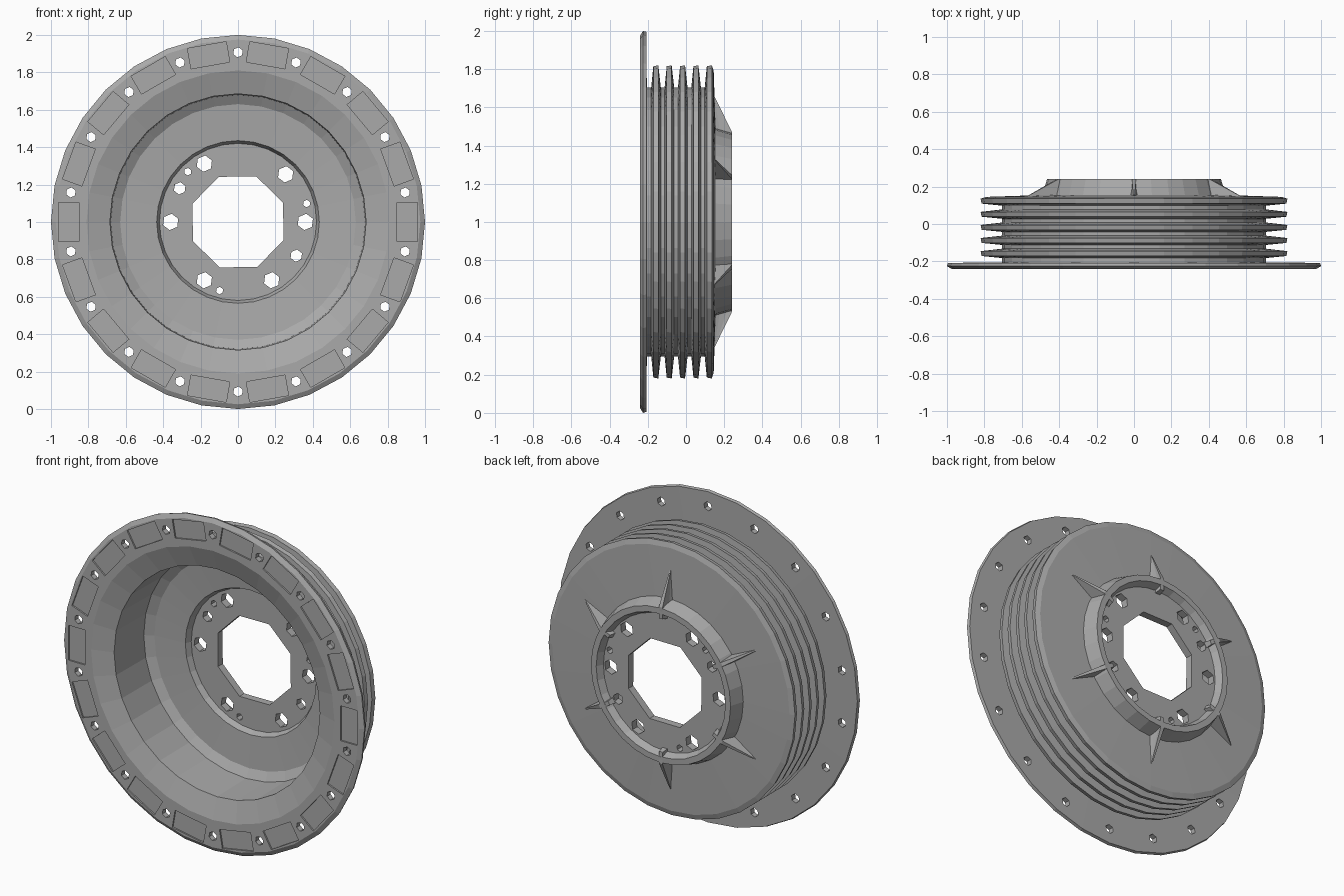
import bpy, bmesh
from math import cos, sin, radians, tau

if "Cube" in bpy.data.objects:
    bpy.data.objects.remove(bpy.data.objects["Cube"])

AXIS_Z = 1.0
SIDES = 32

iron = bpy.data.materials.new("cast iron grey")
iron.use_nodes = True
iron.diffuse_color = (0.4, 0.4, 0.4, 1)
iron.node_tree.nodes["Principled BSDF"].inputs["Base Color"].default_value = iron.diffuse_color


def polar(r, angle, y, side=0.0):
    """Point at a radius and angle round the wheel axis, shifted sideways."""
    return (r * cos(angle) - side * sin(angle), y,
            AXIS_Z + r * sin(angle) + side * cos(angle))


def finish(name, bm):
    bmesh.ops.recalc_face_normals(bm, faces=bm.faces)
    mesh = bpy.data.meshes.new(name)
    bm.to_mesh(mesh)
    bm.free()
    mesh.materials.append(iron)
    obj = bpy.data.objects.new(name, mesh)
    bpy.context.collection.objects.link(obj)
    return obj


def revolve(name, profile):
    """Closed (radius, y) profile swept round the axis."""
    bm = bmesh.new()
    rings = [[bm.verts.new(polar(r, tau * i / SIDES, y)) for r, y in profile]
             for i in range(SIDES)]
    n = len(profile)
    for i in range(SIDES):
        a, b = rings[i], rings[(i + 1) % SIDES]
        for j in range(n):
            k = (j + 1) % n
            bm.faces.new((a[j], a[k], b[k], b[j]))
    return finish(name, bm)


def prism(bm, front, back):
    """Solid between two matching outlines."""
    f = [bm.verts.new(p) for p in front]
    b = [bm.verts.new(p) for p in back]
    bm.faces.new(f)
    bm.faces.new(b[::-1])
    for i in range(len(f)):
        j = (i + 1) % len(f)
        bm.faces.new((f[i], b[i], b[j], f[j]))


def bore(bm, r, degrees, size, y0, y1, sides=6):
    """Drill shape parallel to the axis."""
    x, _, z = polar(r, radians(degrees), 0)
    ends = [[(x + size * cos(tau * i / sides + 0.4), y, z + size * sin(tau * i / sides + 0.4))
             for i in range(sides)] for y in (y0, y1)]
    prism(bm, *ends)


# Drum body: flange, cooling fins, back wall, hub ring and hub floor
profile = [(0.81, -0.24), (0.975, -0.24), (1.0, -0.225), (0.995, -0.208), (0.705, -0.205)]
for i in range(5):
    y = -0.157 + 0.07 * i
    profile += [(0.705, y - 0.025), (0.815, y - 0.014), (0.82, y + 0.012)]
    if i < 4:
        profile.append((0.705, y + 0.025))
profile += [(0.79, 0.145), (0.49, 0.155), (0.465, 0.24), (0.43, 0.24), (0.41, 0.2),
            (0.2, 0.2), (0.2, 0.155), (0.42, 0.155), (0.435, 0.12),
            (0.63, 0.105), (0.68, 0.075), (0.685, -0.2)]
drum = revolve("brake_drum", profile)

# Cutters: hub bore, stud holes, flange bolt holes and shallow flange pockets
bm = bmesh.new()
bore(bm, 0, 0, 0.262, 0.1, 0.3, 8)
for degrees in (0, 45, 120, 180, 240, 300):
    bore(bm, 0.36, degrees, 0.044, 0.1, 0.3)
for degrees in (150, 330):
    bore(bm, 0.36, degrees, 0.033, 0.1, 0.3)
for degrees in (15, 135, 255):
    bore(bm, 0.38, degrees, 0.02, 0.1, 0.3)
for i in range(18):
    bore(bm, 0.907, 10 + 20 * i, 0.027, -0.3, -0.18)
    a = radians(20 * i)
    corners = [(0.85, -0.105), (0.96, -0.105), (0.96, 0.105), (0.85, 0.105)]
    prism(bm, *[[polar(r, a, y, s) for r, s in corners] for y in (-0.3, -0.231)])
cutter = finish("hole_cutter", bm)
cutter.hide_render = True
cutter.hide_viewport = True

cut = drum.modifiers.new("Holes", "BOOLEAN")
cut.operation = "DIFFERENCE"
cut.solver = "EXACT"
cut.object = cutter

# Six tapering ribs crossing the hub ring
rib_profile = [(0.39, 0.19, 0.018), (0.4, 0.238, 0.012), (0.47, 0.241, 0.012),
               (0.66, 0.148, 0.003), (0.47, 0.14, 0.024)]
for i in range(6):
    a = radians(30 + 60 * i)
    bm = bmesh.new()
    prism(bm, *[[polar(r, a, y, sign * w) for r, y, w in rib_profile] for sign in (-1, 1)])
    bmesh.ops.triangulate(bm, faces=bm.faces)
    finish(f"hub_rib_{i + 1}", bm)
